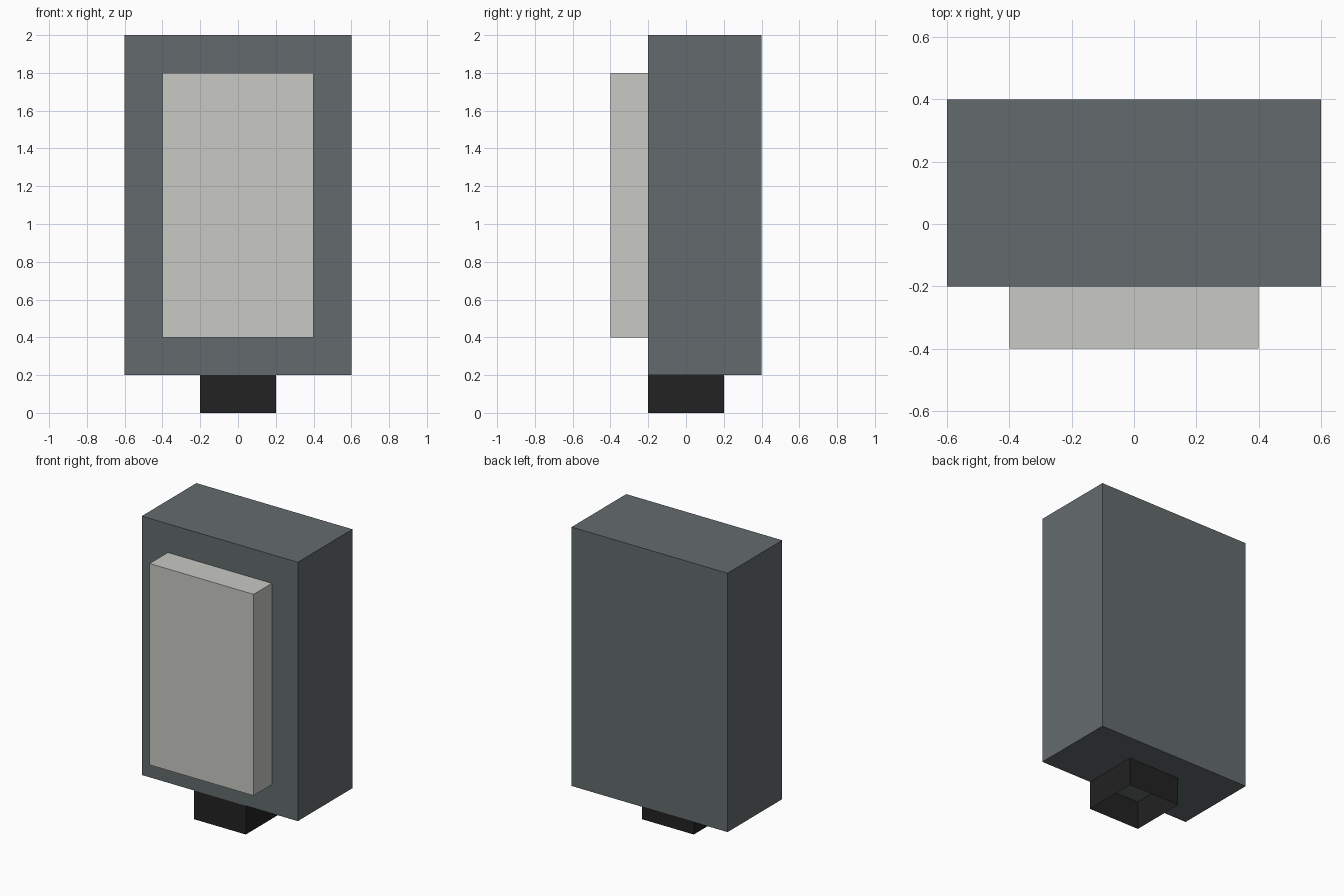
import bpy
import bmesh

if "Cube" in bpy.data.objects:
    bpy.data.objects.remove(bpy.data.objects["Cube"])


def material(name, color):
    mat = bpy.data.materials.new(name)
    mat.diffuse_color = (*color, 1.0)
    mat.use_nodes = True
    mat.node_tree.nodes["Principled BSDF"].inputs["Base Color"].default_value = mat.diffuse_color
    return mat


def box(name, lo, hi, mat, open_side=None):
    """Box between two corners; open_side = (axis, sign) leaves out that face."""
    bm = bmesh.new()
    bmesh.ops.create_cube(bm, size=1.0)
    for v in bm.verts:
        for i in range(3):
            v.co[i] = lo[i] if v.co[i] < 0 else hi[i]
    bm.normal_update()
    if open_side:
        axis, signs = open_side
        gone = [f for f in bm.faces if any(f.normal[axis] * s > 0.9 for s in signs)]
        bmesh.ops.delete(bm, geom=gone, context='FACES')
    mesh = bpy.data.meshes.new(name)
    bm.to_mesh(mesh)
    bm.free()
    mesh.materials.append(mat)
    obj = bpy.data.objects.new(name, mesh)
    bpy.context.collection.objects.link(obj)
    return obj


grey = material("dark grey", (0.127, 0.147, 0.153))
light = material("light grey", (0.578, 0.578, 0.546))
black = material("black", (0.016, 0.016, 0.016))

# Main housing
box("housing", (-0.6, -0.2, 0.2), (0.6, 0.4, 2.0), grey)
# Raised front panel, its back resting on the housing
box("front_panel", (-0.4, -0.4, 0.4), (0.4, -0.2, 1.8), light, (1, (1,)))
# Hollow foot: four thin walls, open below, the housing closes the top
box("foot", (-0.2, -0.2, 0.0), (0.2, 0.2, 0.2), black, (2, (1, -1)))
